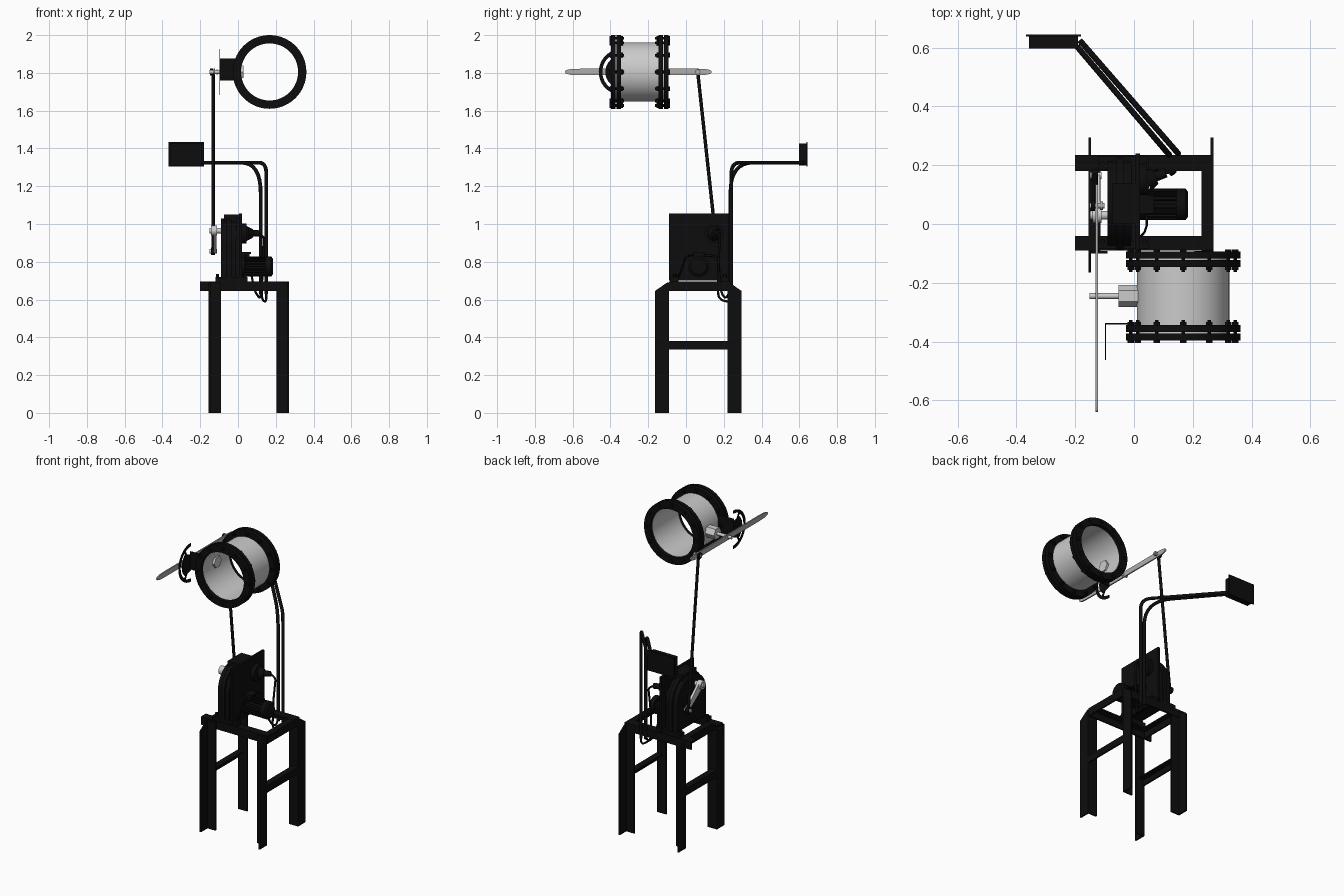
import bpy, bmesh
from math import sin, cos, pi, radians
from mathutils import Vector, Matrix

if "Cube" in bpy.data.objects:
    bpy.data.objects.remove(bpy.data.objects["Cube"])


def material(name, rgb):
    m = bpy.data.materials.new(name)
    m.use_nodes = True
    m.diffuse_color = (*rgb, 1)
    m.node_tree.nodes["Principled BSDF"].inputs["Base Color"].default_value = (*rgb, 1)
    return m


BLACK = material("black paint", (0.004, 0.004, 0.004))
PALE = material("pale metal", (0.6, 0.6, 0.6))
STEEL = material("bare steel", (0.42, 0.42, 0.41))


def finish(name, bm, mat):
    bmesh.ops.recalc_face_normals(bm, faces=bm.faces)
    me = bpy.data.meshes.new(name)
    bm.to_mesh(me)
    bm.free()
    me.materials.append(mat)
    me.polygons.foreach_set("use_smooth", [True] * len(me.polygons))
    me.set_sharp_from_angle(angle=radians(32))
    ob = bpy.data.objects.new(name, me)
    bpy.context.collection.objects.link(ob)
    return ob


def boxes(name, spans, mat=BLACK):
    """Each span is (x0, x1, y0, y1, z0, z1)."""
    bm = bmesh.new()
    for x0, x1, y0, y1, z0, z1 in spans:
        mid = Vector((x0 + x1, y0 + y1, z0 + z1)) / 2
        size = Matrix.Diagonal((x1 - x0, y1 - y0, z1 - z0, 1))
        bmesh.ops.create_cube(bm, size=1, matrix=Matrix.Translation(mid) @ size)
    return finish(name, bm, mat)


def rods(name, items, mat=BLACK, sides=16):
    """Each item is (start, end, radius) or (start, end, radius, end radius)."""
    bm = bmesh.new()
    for a, b, r, *r2 in items:
        a, b = Vector(a), Vector(b)
        turn = Vector((0, 0, 1)).rotation_difference(b - a).to_matrix().to_4x4()
        bmesh.ops.create_cone(bm, cap_ends=True, segments=sides, radius1=r,
                              radius2=r2[0] if r2 else r, depth=(b - a).length,
                              matrix=Matrix.Translation((a + b) / 2) @ turn)
    return finish(name, bm, mat)


def plate(name, outline, x0, x1, mat=BLACK):
    """Extrude a (y, z) outline along x."""
    bm = bmesh.new()
    face = bm.faces.new([bm.verts.new((x0, y, z)) for y, z in outline])
    new = bmesh.ops.extrude_face_region(bm, geom=[face])["geom"]
    verts = [v for v in new if isinstance(v, bmesh.types.BMVert)]
    bmesh.ops.translate(bm, verts=verts, vec=(x1 - x0, 0, 0))
    return finish(name, bm, mat)


def ring(name, y0, y1, r_in, r_out, mat):
    """Hollow ring about the drum axis."""
    bm = bmesh.new()
    n = 64
    loops = []
    for i in range(n):
        c, s = cos(2 * pi * i / n), sin(2 * pi * i / n)
        loops.append([bm.verts.new((DX + r * c, y, DZ + r * s))
                      for r, y in ((r_in, y0), (r_out, y0), (r_out, y1), (r_in, y1))])
    for i in range(n):
        p, q = loops[i], loops[(i + 1) % n]
        for k in range(4):
            bm.faces.new((p[k], p[(k + 1) % 4], q[(k + 1) % 4], q[k]))
    return finish(name, bm, mat)


def tube(name, points, r, bend=0.0):
    """Round tube through points; corners are eased by the bend distance."""
    pts = [Vector(p) for p in points]
    path = [pts[0]]
    for a, b, c in zip(pts, pts[1:], pts[2:]):
        reach = min(bend, (a - b).length / 2.01, (c - b).length / 2.01)
        p, q = b + (a - b).normalized() * reach, b + (c - b).normalized() * reach
        for i in range(9):
            t = i / 8
            path.append(p * (1 - t) ** 2 + b * 2 * t * (1 - t) + q * t * t)
    path.append(pts[-1])
    cu = bpy.data.curves.new(name, "CURVE")
    cu.dimensions = "3D"
    cu.bevel_depth, cu.bevel_resolution, cu.use_fill_caps = r, 3, True
    sp = cu.splines.new("POLY")
    sp.points.add(len(path) - 1)
    for pt, co in zip(sp.points, path):
        pt.co = (*co, 1)
    cu.materials.append(BLACK)
    ob = bpy.data.objects.new(name, cu)
    bpy.context.collection.objects.link(ob)
    bpy.ops.object.select_all(action="DESELECT")
    ob.select_set(True)
    bpy.context.view_layer.objects.active = ob
    bpy.ops.object.convert(target="MESH")


def arc(cy, cz, r, a0, a1, n=24):
    return [(cy + r * cos(radians(a0 + (a1 - a0) * i / n)),
             cz + r * sin(radians(a0 + (a1 - a0) * i / n))) for i in range(n + 1)]


DX, DZ = 0.167, 1.805   # drum centre
T = 0.009               # angle iron thickness

# Stand: four angle legs with slanted tops
for side, xa, xb in (("right", -0.155, -0.09), ("left", 0.27, 0.205)):
    inward = T if xb > xa else -T
    for end, flip in (("front", lambda y: y), ("back", lambda y: 0.13 - y)):
        outline = [(flip(y), z) for y, z in
                   ((-0.165, 0), (-0.1, 0), (-0.1, 0.69), (-0.165, 0.645))]
        plate(f"{end}_{side}_leg_side", outline, xa, xa + inward)
        y0, y1 = sorted((flip(-0.1), flip(-0.1 + T)))
        boxes(f"{end}_{side}_leg_face", [(min(xa, xb), max(xa, xb), y0, y1, 0, 0.69)])
    x0, x1 = sorted((xa, xa + inward))
    f0, f1 = sorted((xa, xa + 4.5 * inward))
    boxes(f"{side}_side_brace", [(x0, x1, -0.1, 0.23, 0.335, 0.38),
                                 (f0, f1, -0.1, 0.23, 0.38 - T, 0.38)])
    boxes(f"{side}_top_rail", [(x0, x1, -0.09, 0.22, 0.645, 0.695),
                               (f0, f1, -0.09, 0.22, 0.695 - T, 0.695)])
boxes("front_top_rail", [(-0.2, 0.27, -0.09, -0.09 + T, 0.645, 0.695),
                         (-0.2, 0.27, -0.09, -0.04, 0.695 - T, 0.696)])
boxes("back_top_rail", [(-0.2, 0.27, 0.235 - T, 0.235, 0.645, 0.695),
                        (-0.2, 0.27, 0.18, 0.235, 0.695 - T, 0.696)])

# Gearbox: arched housing against a square back plate
plate("gearbox_housing", [(-0.075, 0.72), (0.215, 0.72)] + arc(0.07, 0.885, 0.145, 0, 180),
      -0.09, -0.01)
plate("gearbox_rim", [(-0.085, 0.72), (0.225, 0.72)] + arc(0.07, 0.885, 0.158, 0, 180),
      -0.06, -0.035)
plate("gearbox_back_plate", [(-0.09, 0.7), (0.24, 0.7), (0.24, 1.055), (-0.09, 1.055)],
      0.005, 0.02)
boxes("gearbox_top_block", [(-0.075, 0.01, 0.0, 0.14, 0.98, 1.05),
                            (-0.01, 0.006, -0.06, 0.2, 0.71, 1.03)])
boxes("gearbox_feet", [(-0.12, 0.05, y, y + 0.045, 0.695, 0.72) for y in (-0.085, 0.185)])
rods("foot_bolts", [((x, y, 0.7), (x, y, 0.735), 0.009)
                    for x in (-0.108, 0.036) for y in (-0.06, 0.205)], BLACK, 6)

# Motor with cooling fins, fan cover and terminal box
MY, MZ = 0.067, 0.775
rods("motor_body", [((0.015, MY, MZ), (0.15, MY, MZ), 0.044),
                    ((0.015, MY, MZ), (0.035, MY, MZ), 0.054),
                    ((0.145, MY, MZ), (0.175, MY, MZ), 0.054),
                    ((0.175, MY, MZ), (0.184, MY, MZ), 0.054, 0.042)], BLACK, 28)
fins = boxes("motor_fins", [(0.035, 0.146, MY - 0.053, MY + 0.053, MZ - 0.002, MZ + 0.002)])
bm = bmesh.new()
bm.from_mesh(fins.data)
source = bm.verts[:] + bm.edges[:] + bm.faces[:]
for i in range(1, 10):
    copy = bmesh.ops.duplicate(bm, geom=source)["geom"]
    bmesh.ops.rotate(bm, verts=[v for v in copy if isinstance(v, bmesh.types.BMVert)],
                     cent=(0, MY, MZ), matrix=Matrix.Rotation(pi * i / 10, 3, "X"))
bm.to_mesh(fins.data)
bm.free()
boxes("motor_terminal_box", [(0.012, 0.062, 0.04, 0.095, 0.82, 0.845),
                             (0.006, 0.068, 0.036, 0.099, 0.842, 0.852)])

# Position sensor on the back plate
rods("sensor", [((0.02, 0.15, 0.95), (0.045, 0.15, 0.95), 0.052),
                ((0.045, 0.15, 0.95), (0.075, 0.16, 0.95), 0.04, 0.025),
                ((0.07, 0.16, 0.95), (0.108, 0.175, 0.95), 0.017)], BLACK, 20)

# Crank, connecting rod and pins
HUB, PIN, TOP = (0.03, 0.965), (0.165, 0.855), (0.062, 1.805)
BX = -0.127
rods("crank_shaft", [((-0.085, *HUB), (-0.15, *HUB), 0.015),
                     ((-0.11, *HUB), (-0.142, *HUB), 0.027),
                     ((-0.11, *PIN), (-0.15, *PIN), 0.012)], PALE)
along = (Vector(PIN) - Vector(HUB)).normalized()
across = Vector((-along.y, along.x))
plate("crank_arm", [tuple(Vector(p) + across * w) for p, w in
                    ((HUB, 0.027), (PIN, 0.015), (PIN, -0.015), (HUB, -0.027))],
      -0.115, -0.13, PALE)
rods("connecting_rod", [((BX - 0.005, *PIN), (BX - 0.005, *TOP), 0.009),
                        ((BX - 0.017, *PIN), (BX + 0.005, *PIN), 0.02),
                        ((BX - 0.02, *TOP), (BX - 0.005, *TOP), 0.018)])
rods("blade_pin", [((-0.152, *TOP), (-0.1, *TOP), 0.009),
                   ((-0.115, *TOP), (-0.105, *TOP), 0.014)], STEEL)

# Long blade lever with its shaft and boss
plate("lever_blade", arc(-0.56, DZ, 0.017, 90, 90, 1)[:1] + [(-0.61, DZ + 0.015)]
      + arc(-0.629, DZ, 0.011, 90, 270, 8) + [(-0.61, DZ - 0.015), (-0.56, DZ - 0.017),
      (0.06, DZ - 0.017), (0.105, DZ - 0.015)] + arc(0.124, DZ, 0.011, -90, 90, 8)
      + [(0.105, DZ + 0.015), (0.06, DZ + 0.017)], BX - 0.004, BX + 0.004, STEEL)
rods("damper_shaft", [((-0.152, -0.245, DZ), (-0.04, -0.245, DZ), 0.01)], PALE)
rods("shaft_boss", [((-0.052, -0.245, DZ), (0.03, -0.245, DZ), 0.038)], PALE, 6)

# Drum with bolted double flanges
ring("drum_shell", -0.375, -0.115, 0.151, 0.157, PALE)
for end, y, d in (("front", -0.397, 1), ("back", -0.093, -1)):
    for layer, offset in (("outer", 0), ("inner", 0.029)):
        a, b = sorted((y + d * offset, y + d * (offset + 0.024)))
        ring(f"{end}_{layer}_flange", a, b, 0.152, 0.195, BLACK)
    bolts = []
    for i in range(12):
        c, s = cos(pi * i / 6), sin(pi * i / 6)
        x, z = DX + 0.178 * c, DZ + 0.178 * s
        bolts += [((x, y - d * 0.007, z), (x, y, z), 0.013),
                  ((x, y, z), (x, y + d * 0.07, z), 0.007),
                  ((x, y + d * 0.053, z), (x, y + d * 0.063, z), 0.013)]
    rods(f"{end}_flange_bolts", bolts, BLACK, 6)

# Slotted quadrant and its bracket
QY, QX = -0.34, -0.099
plate("quadrant_arc", arc(QY, DZ, 0.122, 90, 270) + arc(QY, DZ, 0.103, 270, 90), QX, QX + 0.004)
plate("quadrant_sector", [(QY, DZ - 0.05)] + [(QY, DZ + 0.05)]
      + arc(QY, DZ, 0.087, 130, 230), QX, QX + 0.004)
for a in (120, 232):
    plate("quadrant_spoke", arc(QY, DZ, 0.05, a, a + 8, 2) + arc(QY, DZ, 0.11, a + 8, a, 2),
          QX, QX + 0.004)
boxes("quadrant_bracket", [(QX, 0.01, QY - 0.002, QY + 0.003, 1.76, 1.875)])

# Twin conduits rising to the control box
tube("outer_conduit", [(0.15, 0.24, 0.63), (0.15, 0.24, 1.325), (-0.185, 0.625, 1.325)], 0.01, 0.06)
tube("inner_conduit", [(0.12, 0.235, 0.63), (0.12, 0.235, 1.325), (-0.195, 0.605, 1.325)], 0.01, 0.16)
boxes("control_box", [(-0.357, -0.19, 0.597, 0.64, 1.31, 1.425),
                      (-0.367, -0.18, 0.637, 0.644, 1.305, 1.435)])

# Slack cables
tube("sensor_cable", [(0.105, 0.175, 0.95), (0.14, 0.18, 0.93), (0.13, 0.17, 0.78),
                      (0.125, 0.17, 0.6), (0.15, 0.24, 0.585), (0.15, 0.24, 0.65)], 0.006, 0.06)
tube("motor_cable", [(0.04, 0.09, 0.835), (0.05, 0.17, 0.83), (0.09, 0.185, 0.64),
                     (0.12, 0.21, 0.6), (0.12, 0.235, 0.65)], 0.006, 0.06)
tube("box_cable", [(0.04, 0.04, 0.835), (0.045, 0.0, 0.83), (0.035, -0.03, 0.74),
                   (0.02, -0.045, 0.71)], 0.004, 0.04)
